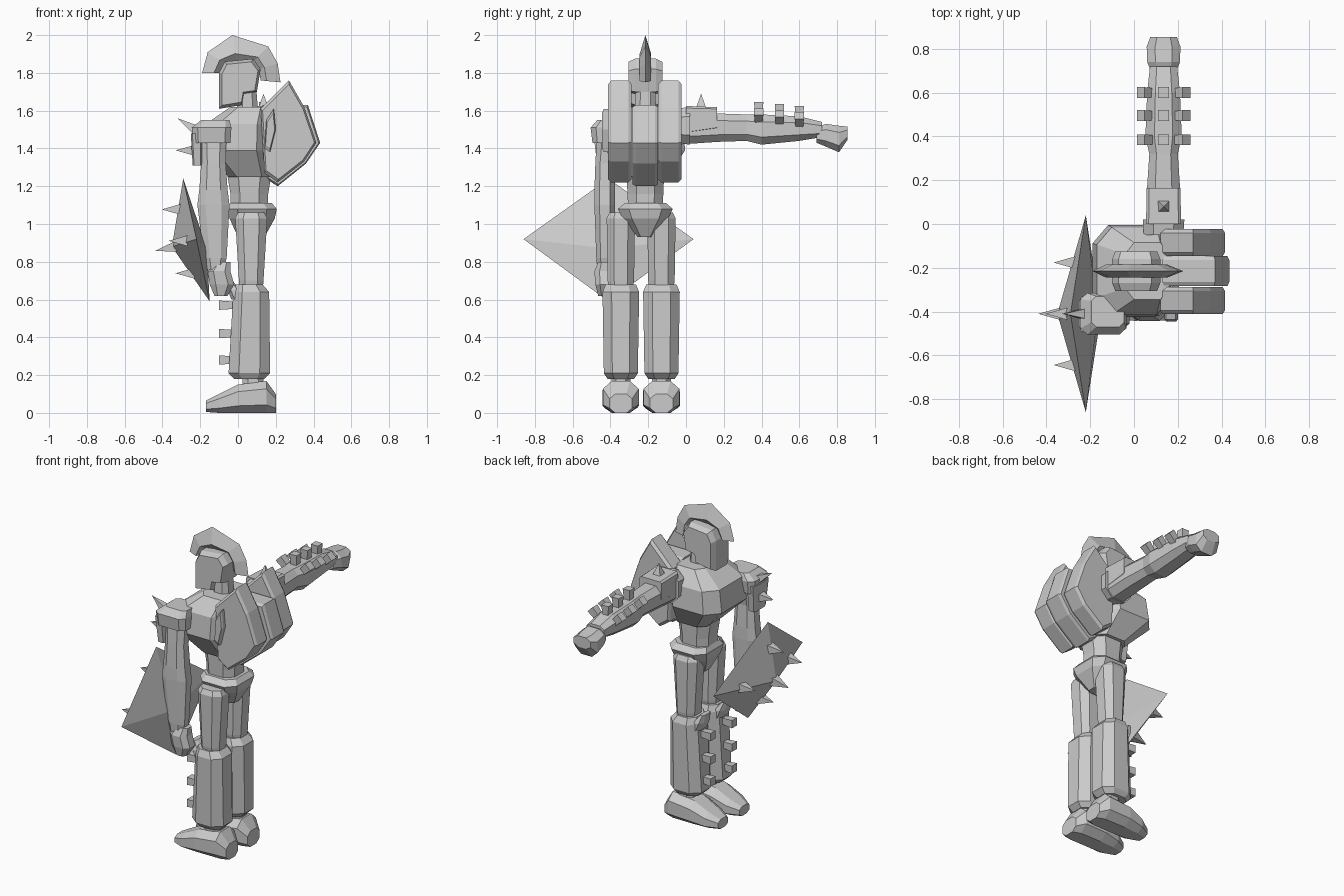
import bpy
import bmesh
from math import pi
from mathutils import Matrix, Vector

default_cube = bpy.data.objects.get("Cube")
if default_cube:
    bpy.data.objects.remove(default_cube, do_unlink=True)

GREY = (0.6, 0.6, 0.6, 1)
metal = bpy.data.materials.new("plain grey")
metal.diffuse_color = GREY
metal.use_nodes = True
for node in metal.node_tree.nodes:
    if node.type == 'BSDF_PRINCIPLED':
        node.inputs["Base Color"].default_value = GREY

MID = -0.215  # body centre line in y
RIGHT_ARM = -0.43


def finish(name, bm):
    """Turn a bmesh into a flat shaded object."""
    bmesh.ops.recalc_face_normals(bm, faces=bm.faces[:])
    mesh = bpy.data.meshes.new(name)
    bm.to_mesh(mesh)
    bm.free()
    mesh.materials.append(metal)
    obj = bpy.data.objects.new(name, mesh)
    bpy.context.collection.objects.link(obj)
    return obj


def skin(name, rings):
    """Bridge a list of rings of points and cap both ends."""
    bm = bmesh.new()
    loops = [[bm.verts.new(point) for point in ring] for ring in rings]
    for low, high in zip(loops, loops[1:]):
        for i in range(len(low)):
            j = (i + 1) % len(low)
            bm.faces.new((low[i], low[j], high[j], high[i]))
    bm.faces.new(loops[0])
    bm.faces.new(loops[-1])
    return finish(name, bm)


def tube(name, axis, sections, bevel=0.5):
    """Chamfered box sections (position, centre u, centre v, half u, half v)."""
    k = 1 - bevel
    corners = [(1, k), (k, 1), (-k, 1), (-1, k), (-1, -k), (-k, -1), (k, -1), (1, -k)]
    rings = []
    for t, cu, cv, hu, hv in sections:
        ring = []
        for a, b in corners:
            u, v = cu + a * hu, cv + b * hv
            ring.append({'x': (t, u, v), 'y': (u, t, v), 'z': (u, v, t)}[axis])
        rings.append(ring)
    return skin(name, rings)


def slab(name, profile, y, half, inner, edge):
    """Side profile (x, z) thickened along y with a bevelled rim."""
    cx = sum(p[0] for p in profile) / len(profile)
    cz = sum(p[1] for p in profile) / len(profile)
    steps = [(-half, edge), (-inner, 1), (inner, 1), (half, edge)]
    return skin(name, [[(cx + (px - cx) * s, y + dy, cz + (pz - cz) * s)
                        for px, pz in profile] for dy, s in steps])


def peg(name, base, direction, length, radius, tip=0.0):
    """Four sided spike, or a stud when tip is not zero."""
    bm = bmesh.new()
    bmesh.ops.create_cone(bm, cap_ends=True, segments=4, radius1=radius,
                          radius2=tip, depth=length)
    turn = Vector(direction).to_track_quat('Z', 'Y').to_matrix().to_4x4()
    place = Matrix.Translation(base) @ turn @ Matrix.Rotation(pi / 4, 4, 'Z')
    place = place @ Matrix.Translation((0, 0, length / 2))
    bmesh.ops.transform(bm, matrix=place, verts=bm.verts[:])
    bmesh.ops.remove_doubles(bm, verts=bm.verts[:], dist=0.0001)
    return finish(name, bm)


def stud(name, base, direction):
    return peg(name, base, direction, 0.07, 0.028, 0.035)


# Head: helmet, neck and crest
slab("helmet", [(-.1, 1.61), (-.1, 1.8), (-.07, 1.86), (.08, 1.875), (.12, 1.82),
                (.1, 1.7), (.03, 1.69), (.02, 1.63)], MID, .09, .055, .87)
tube("neck", 'z', [(1.55, .05, MID, .06, .06), (1.74, .05, MID, .045, .05)])
outer = [(-.19, 1.8), (-.16, 1.91), (-.03, 2), (.16, 1.94), (.21, 1.85), (.225, 1.75)]
inner = [(-.1, 1.8), (-.07, 1.85), (-.01, 1.86), (.08, 1.86), (.11, 1.82), (.12, 1.76)]
crest = []
for (ox, oz), (ix, iz) in zip(outer, inner):
    mx, mz = ox * .3 + ix * .7, oz * .3 + iz * .7
    crest.append([(ox, MID, oz), (mx, MID + .03, mz), (ix, MID, iz), (mx, MID - .03, mz)])
skin("helmet_crest", crest)

# Trunk
tube("chest", 'z', [(1.25, .06, MID, .11, .12), (1.39, -.01, MID, .18, .21),
                    (1.53, .0, MID, .17, .2), (1.62, .06, MID, .1, .13)], .4)
tube("waist", 'z', [(1.06, .06, MID, .1, .09), (1.16, .06, MID, .1, .095),
                    (1.28, .06, MID, .12, .1)])
tube("pelvis", 'z', [(.93, .07, MID, .07, .04), (1.03, .075, MID, .12, .12),
                     (1.08, .075, MID, .13, .145), (1.11, .07, MID, .11, .11)], .4)

# Back pack: three bevelled slabs
side_pack = [(.12, 1.61), (.27, 1.76), (.35, 1.62), (.415, 1.43), (.35, 1.33),
             (.21, 1.22), (.14, 1.27)]
for name, y in (("right_pack", -.35), ("left_pack", -.085)):
    slab(name, side_pack, y, .062, .045, .93)
slab("middle_pack", [(.13, 1.63), (.37, 1.63), (.435, 1.43), (.36, 1.32), (.21, 1.2),
                     (.13, 1.25)], MID, .068, .05, .95)
slab("side_strap", [(.14, 1.4), (.15, 1.55), (.19, 1.61), (.2, 1.5), (.17, 1.38)],
     -.42, .025, .015, .8)

# Legs, both alike
for side, y in (("right", -.345), ("left", -.13)):
    tube(side + "_thigh", 'z', [(.63, .07, y, .06, .06), (.7, .07, y, .065, .07),
                                (1.03, .07, y, .085, .075), (1.06, .07, y, .07, .06)])
    tube(side + "_shin", 'z', [(.18, .06, y, .08, .07), (.21, .06, y, .11, .09),
                               (.64, .07, y, .095, .097), (.68, .06, y, .07, .08)])
    tube(side + "_knee", 'z', [(.6, .0, y, .035, .06), (.65, -.02, y, .035, .06),
                               (.7, -.045, y, .015, .04)])
    tube(side + "_ankle", 'z', [(.12, .08, y, .06, .05), (.24, .08, y, .05, .05)])
    tube(side + "_foot", 'x', [(-.17, y, .035, .05, .03), (-.1, y, .05, .085, .05),
                               (.0, y, .075, .097, .075), (.15, y, .085, .095, .085),
                               (.2, y, .05, .06, .05)])
    for z in (.28, .42, .57):
        stud(side + "_shin_stud", (-.03, y, z), (-1, 0, 0))

# Raised left arm
ARM_X = .135
tube("left_arm", 'y', [(-.05, ARM_X, 1.5, .08, .08), (.17, ARM_X, 1.51, .075, .075),
                       (.32, ARM_X, 1.51, .065, .07), (.4, ARM_X, 1.5, .083, .08),
                       (.6, ARM_X, 1.505, .075, .065), (.72, ARM_X, 1.5, .062, .04)])
tube("left_hand", 'y', [(.69, ARM_X, 1.47, .055, .04), (.74, ARM_X, 1.47, .075, .06),
                        (.81, ARM_X, 1.45, .077, .07), (.855, ARM_X, 1.48, .06, .035)])
tube("left_shoulder_plate", 'y', [(.0, ARM_X, 1.55, .08, .075),
                                  (.165, ARM_X, 1.56, .077, .058)], .15)
tube("left_shoulder_ring", 'y', [(-.05, ARM_X, 1.52, .09, .09), (.02, ARM_X, 1.52, .095, .1)])
peg("left_shoulder_spike", (ARM_X, .08, 1.61), (0, 0, 1), .08, .04)
for i, y in enumerate((.385, .495, .6)):
    top = 1.575 - .01 * i
    stud("arm_stud_top", (ARM_X, y, top), (0, 0, 1))
    for s in (-1, 1):
        stud("arm_stud_side", (ARM_X + s * .055, y, top - .03), (s, 0, 1))

# Hanging right arm
tube("right_arm", 'z', [(.76, -.12, RIGHT_ARM, .045, .04), (.82, -.12, RIGHT_ARM, .06, .045),
                        (1.1, -.13, RIGHT_ARM, .085, .055), (1.18, -.13, RIGHT_ARM, .075, .055),
                        (1.32, -.13, RIGHT_ARM, .065, .05), (1.5, -.13, -.41, .07, .06)])
tube("right_hand", 'z', [(.62, -.09, RIGHT_ARM, .035, .035), (.68, -.085, RIGHT_ARM, .065, .05),
                         (.75, -.1, RIGHT_ARM, .06, .055), (.8, -.08, RIGHT_ARM, .04, .035)])
tube("right_shoulder_cap", 'z', [(1.43, -.14, -.41, .1, .085), (1.51, -.14, -.41, .105, .095),
                                 (1.55, -.12, -.4, .075, .07)], .3)
tube("right_shoulder_plate", 'z', [(1.31, -.215, -.41, .025, .06),
                                   (1.48, -.22, -.41, .03, .08)], .3)
peg("shoulder_spike_upper", (-.21, -.41, 1.49), (-.11, 0, .07), .13, .04)
peg("shoulder_spike_lower", (-.23, -.41, 1.39), (-1, 0, 0), .1, .04)

# Diamond shield, ridged on both sides
SHIELD_Y = -.41
rim = [Vector(p) for p in ((-.29, SHIELD_Y, 1.24), (-.22, .04, .92),
                           (-.15, SHIELD_Y, .59), (-.22, -.86, .92))]
boss = Vector((-.35, SHIELD_Y, .88))
bm = bmesh.new()
corners = [bm.verts.new(p) for p in rim]
for apex in (boss, Vector((-.165, SHIELD_Y, .87))):
    peak = bm.verts.new(apex)
    for i in range(4):
        bm.faces.new((corners[i - 1], corners[i], peak))
finish("shield", bm)
outward = (-1, 0, -.2)
peg("shield_boss_spike", boss + Vector((.02, 0, 0)), outward, .11, .04)
for corner in rim:
    peg("shield_spike", boss.lerp(corner, .52) + Vector((.015, 0, .01)), (-1, 0, 0), .1, .04)
